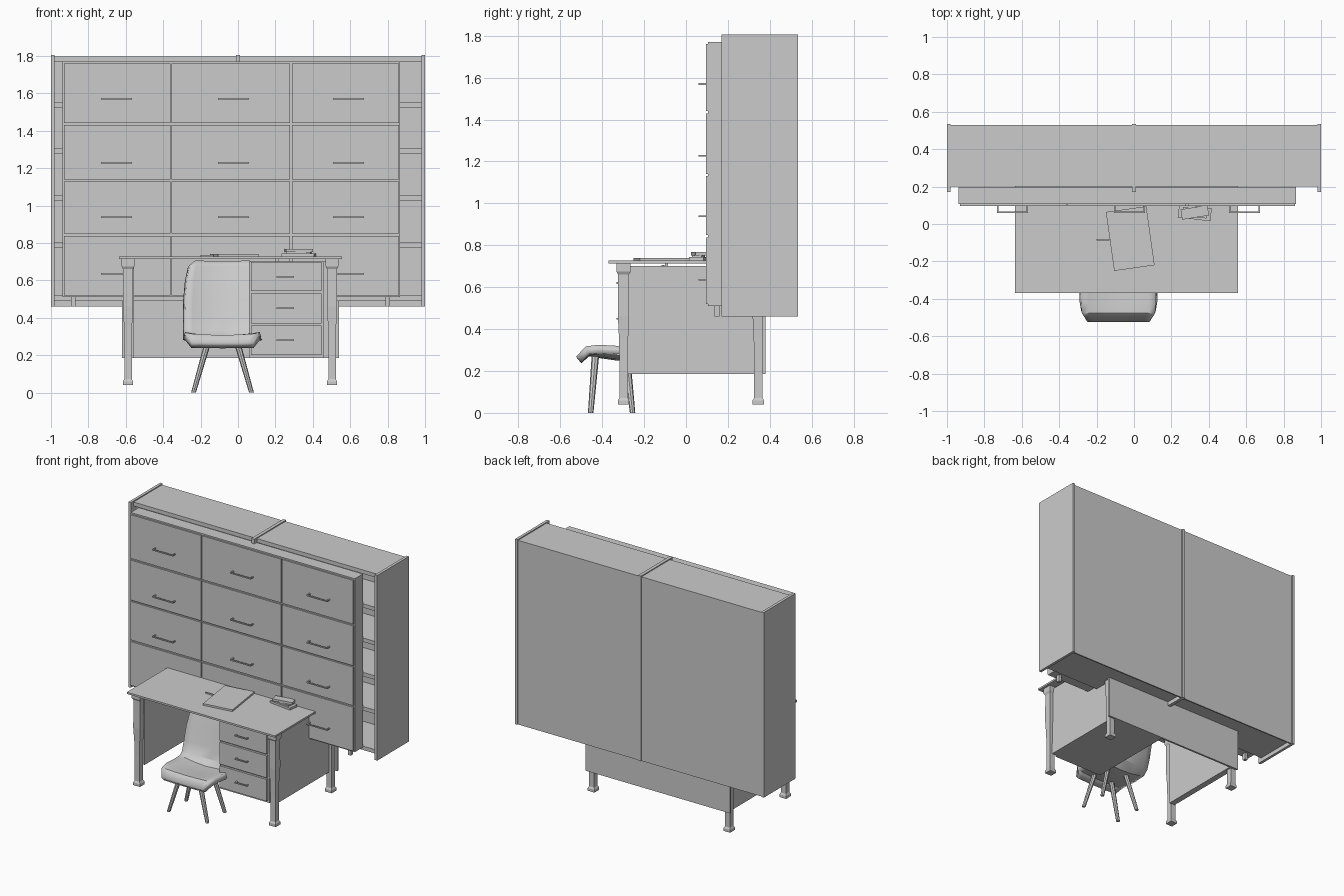
import bpy, bmesh, math
from mathutils import Vector

if "Cube" in bpy.data.objects:
    bpy.data.objects.remove(bpy.data.objects["Cube"])


def finish(name, bm):
    bmesh.ops.recalc_face_normals(bm, faces=bm.faces)
    me = bpy.data.meshes.new(name)
    bm.to_mesh(me)
    bm.free()
    ob = bpy.data.objects.new(name, me)
    bpy.context.collection.objects.link(ob)
    return ob


def add_box(bm, x0, x1, y0, y1, z0, z1):
    vs = bmesh.ops.create_cube(bm, size=1)["verts"]
    for v in vs:
        v.co = Vector(((x0 + x1) / 2 + v.co.x * (x1 - x0),
                       (y0 + y1) / 2 + v.co.y * (y1 - y0),
                       (z0 + z1) / 2 + v.co.z * (z1 - z0)))


def boxes(name, *dims):
    bm = bmesh.new()
    for d in dims:
        add_box(bm, *d)
    return finish(name, bm)


def handle(name, x, y, z, w, depth, t):
    # two posts and a bar in front of them
    h = w / 2
    return boxes(name, (x - h, x + h, y - depth, y - depth + t, z - t / 2, z + t / 2),
                 (x - h, x - h + t, y - depth + t, y, z - t / 2, z + t / 2),
                 (x + h - t, x + h, y - depth + t, y, z - t / 2, z + t / 2))


def loft(bm, rings):
    rows = [[bm.verts.new(p) for p in r] for r in rings]
    n = len(rows[0])
    for a, b in zip(rows, rows[1:]):
        for i in range(n):
            bm.faces.new((a[i], a[(i + 1) % n], b[(i + 1) % n], b[i]))
    bm.faces.new(rows[0])
    bm.faces.new(rows[-1])


def flat_item(name, x, y, z0, w, d, h, deg):
    ob = boxes(name, (-w / 2, w / 2, -d / 2, d / 2, 0, h))
    ob.location = (x, y, z0)
    ob.rotation_euler.z = math.radians(deg)
    return ob


# Bookcase frame: uprights, top, back and shelves
for name, x0, x1 in (("left_upright", -1, -0.98), ("centre_upright", -0.012, 0.012),
                     ("right_upright", 0.98, 1)):
    boxes(name, (x0, x1, 0.17, 0.535, 0.46, 1.805))
for side, x0, x1 in (("left", -0.98, -0.012), ("right", 0.012, 0.98)):
    boxes(side + "_top", (x0, x1, 0.2, 0.528, 1.77, 1.798))
    boxes(side + "_back", (x0, x1, 0.518, 0.528, 0.46, 1.77))
    for z in (0.49, 0.777, 1.026, 1.276, 1.525):
        boxes(side + "_shelf", (x0, x1, 0.2, 0.518, z, z + 0.028))

# Front drawer unit with small feet
boxes("drawer_unit_body", (-0.937, 0.865, 0.106, 0.198, 0.51, 1.77))
for x in (-0.88, 0.8):
    boxes("drawer_unit_foot", (x - 0.012, x + 0.012, 0.135, 0.16, 0.46, 0.51))
cols = ((-0.93, -0.362), (-0.356, 0.278), (0.288, 0.86))
rows = ((0.52, 0.838), (0.85, 1.13), (1.14, 1.43), (1.442, 1.76))
for x0, x1 in cols:
    for z0, z1 in rows:
        boxes("drawer_front", (x0, x1, 0.095, 0.106, z0, z1))
for x in (-0.65, -0.025, 0.59):
    for z in (0.635, 0.938, 1.228, 1.57):
        handle("drawer_handle", x, 0.095, z, 0.165, 0.035, 0.008)

# Desk top, panels and pedestal
boxes("desk_top", (-0.635, 0.555, -0.37, 0.42, 0.714, 0.727))
boxes("desk_back_panel", (-0.62, 0.54, 0.366, 0.38, 0.185, 0.7))
boxes("desk_left_panel", (-0.6, -0.555, -0.28, 0.366, 0.185, 0.7))
boxes("desk_right_panel", (0.46, 0.505, -0.28, 0.366, 0.185, 0.7))
boxes("pedestal", (0.06, 0.46, -0.295, 0.366, 0.185, 0.702))
boxes("top_support", (0.2, 0.22, -0.1, -0.085, 0.69, 0.715))
for z0, z1 in ((0.2, 0.358), (0.37, 0.53), (0.542, 0.697)):
    boxes("desk_drawer_front", (0.07, 0.447, -0.31, -0.295, z0, z1))
    handle("desk_drawer_handle", 0.253, -0.31, (z0 + z1) / 2, 0.095, 0.022, 0.008)

# Desk legs: square sections along the height
leg_profile = ((0.04, 0.027), (0.06, 0.027), (0.072, 0.02), (0.25, 0.02), (0.36, 0.022),
               (0.46, 0.027), (0.6, 0.026), (0.66, 0.026), (0.675, 0.034), (0.714, 0.034))
for lx in (-0.588, 0.503):
    for ly in (-0.298, 0.345):
        bm = bmesh.new()
        loft(bm, [[(lx - h, ly - h, z), (lx + h, ly - h, z), (lx + h, ly + h, z),
                   (lx - h, ly + h, z)] for z, h in leg_profile])
        finish("desk_leg", bm)

# Things lying on the desk
flat_item("folder", -0.02, -0.078, 0.727, 0.218, 0.318, 0.013, 8)
flat_item("pen", -0.165, -0.085, 0.727, 0.07, 0.009, 0.009, 0)
flat_item("lower_book", 0.325, 0.06, 0.727, 0.175, 0.07, 0.016, -7)
flat_item("book_pages", 0.325, 0.06, 0.743, 0.13, 0.045, 0.009, -7)
flat_item("upper_book", 0.325, 0.062, 0.752, 0.145, 0.055, 0.016, 9)

# Chair shell: side profile (y, z, half width, side lift), thickened
cx = -0.083
profile = ((-0.525, 0.268, 0.165, 0.0), (-0.475, 0.308, 0.195, 0.01), (-0.42, 0.303, 0.2, 0.022),
           (-0.33, 0.29, 0.2, 0.03), (-0.25, 0.29, 0.2, 0.035), (-0.21, 0.325, 0.2, 0.035),
           (-0.185, 0.4, 0.2, 0.035), (-0.16, 0.5, 0.198, 0.035), (-0.13, 0.6, 0.19, 0.03),
           (-0.108, 0.675, 0.175, 0.025), (-0.1, 0.703, 0.145, 0.015))
bm = bmesh.new()
grid = []
for i, (y, z, w, lift) in enumerate(profile):
    a, b = profile[max(i - 1, 0)], profile[min(i + 1, len(profile) - 1)]
    t = Vector((b[0] - a[0], b[1] - a[1])).normalized()
    row = []
    for s in (-1, -0.8, -0.45, 0, 0.45, 0.8, 1):
        k = lift * s * s
        row.append(bm.verts.new((cx + w * s, y - t.y * k, z + t.x * k)))
    grid.append(row)
for r0, r1 in zip(grid, grid[1:]):
    for i in range(6):
        bm.faces.new((r0[i], r0[i + 1], r1[i + 1], r1[i]))
shell = finish("chair_shell", bm)
sol = shell.modifiers.new("thickness", 'SOLIDIFY')
sol.thickness = 0.04
sol.offset = -1 if shell.data.polygons[0].normal.z > 0 else 1
bpy.context.view_layer.objects.active = shell
shell.select_set(True)
bpy.ops.object.shade_smooth_by_angle(angle=math.radians(30))

# Splayed chair legs
for sx in (-1, 1):
    for y0, y1 in ((-0.455, -0.432), (-0.255, -0.285)):
        bm = bmesh.new()
        rings = []
        for x, y, z, r in ((cx + sx * 0.155, y0, 0, 0.013), (cx + sx * 0.075, y1, 0.28, 0.018)):
            rings.append([(x + r * math.cos(k * math.pi / 4), y + r * math.sin(k * math.pi / 4), z)
                          for k in range(8)])
        loft(bm, rings)
        finish("chair_leg", bm)
